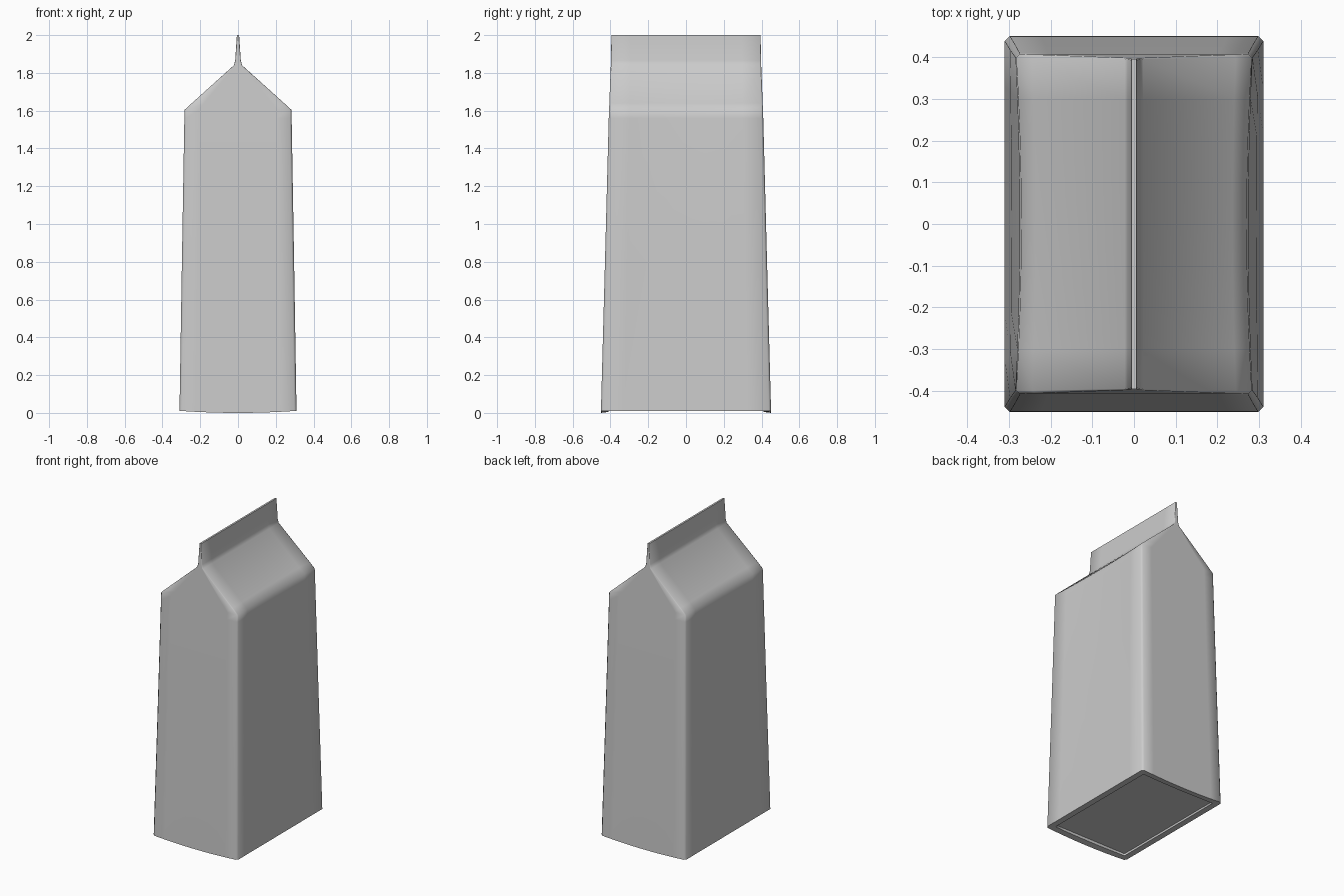
import bpy, bmesh, math

cube = bpy.data.objects.get("Cube")
if cube:
    bpy.data.objects.remove(cube, do_unlink=True)

# One plain grey material
grey = bpy.data.materials.new("plain grey")
grey.use_nodes = True
colour = (0.6, 0.6, 0.6, 1)
grey.diffuse_color = colour
grey.node_tree.nodes["Principled BSDF"].inputs["Base Color"].default_value = colour

STEPS = 8  # segments along each panel


def ring(bm, z, hx, hy, chamfer, pinch=0.0, sag=0.0):
    """Chamfered rectangle; side panels can pinch in, end panels can sag."""
    cx, cy = hx - chamfer, hy - chamfer
    pts = []
    for i in range(STEPS + 1):          # front panel
        t = 2 * i / STEPS - 1
        pts.append((cx * t, -hy, z - sag * (1 - t * t)))
    for i in range(STEPS + 1):          # left panel
        t = 2 * i / STEPS - 1
        pts.append((hx - pinch * (1 - t * t), cy * t, z))
    pts += [(-x, -y, h) for x, y, h in pts]   # the other two panels
    return [bm.verts.new(p) for p in pts]


def bridge(bm, a, b):
    for i in range(len(a)):
        j = (i + 1) % len(a)
        bm.faces.new((a[i], a[j], b[j], b[i]))


# Recessed floor, tapered walls, gable and sealed fin: z, half x, half y, chamfer, pinch, sag
profile = [
    (0.022, 0.268, 0.408, 0.006, 0, 0),
    (0.010, 0.270, 0.410, 0.006, 0, 0.005),
    (0.010, 0.310, 0.450, 0.012, 0, 0.010),
    (0.060, 0.309, 0.449, 0.012, 0, 0),
    (0.800, 0.297, 0.429, 0.012, 0.003, 0),
    (1.560, 0.284, 0.409, 0.010, 0.010, 0),
    (1.605, 0.282, 0.407, 0.008, 0.012, 0),
    (1.640, 0.244, 0.406, 0.007, 0.008, 0),
    (1.840, 0.022, 0.398, 0.003, 0, 0),
    (1.865, 0.015, 0.397, 0.003, 0, 0),
    (2.000, 0.006, 0.395, 0.002, 0, 0),
]
bm = bmesh.new()
rings = [ring(bm, *row) for row in profile]
for low, high in zip(rings, rings[1:]):
    bridge(bm, low, high)
bm.faces.new(list(reversed(rings[0])))
bm.faces.new(rings[-1])
bmesh.ops.recalc_face_normals(bm, faces=bm.faces)

mesh = bpy.data.meshes.new("gable_carton")
bm.to_mesh(mesh)
bm.free()
mesh.materials.append(grey)
carton = bpy.data.objects.new("gable_carton", mesh)
bpy.context.collection.objects.link(carton)

# Smooth soft folds, sharp rim and floor
bpy.ops.object.select_all(action='DESELECT')
carton.select_set(True)
bpy.context.view_layer.objects.active = carton
bpy.ops.object.shade_smooth_by_angle(angle=math.radians(60))
